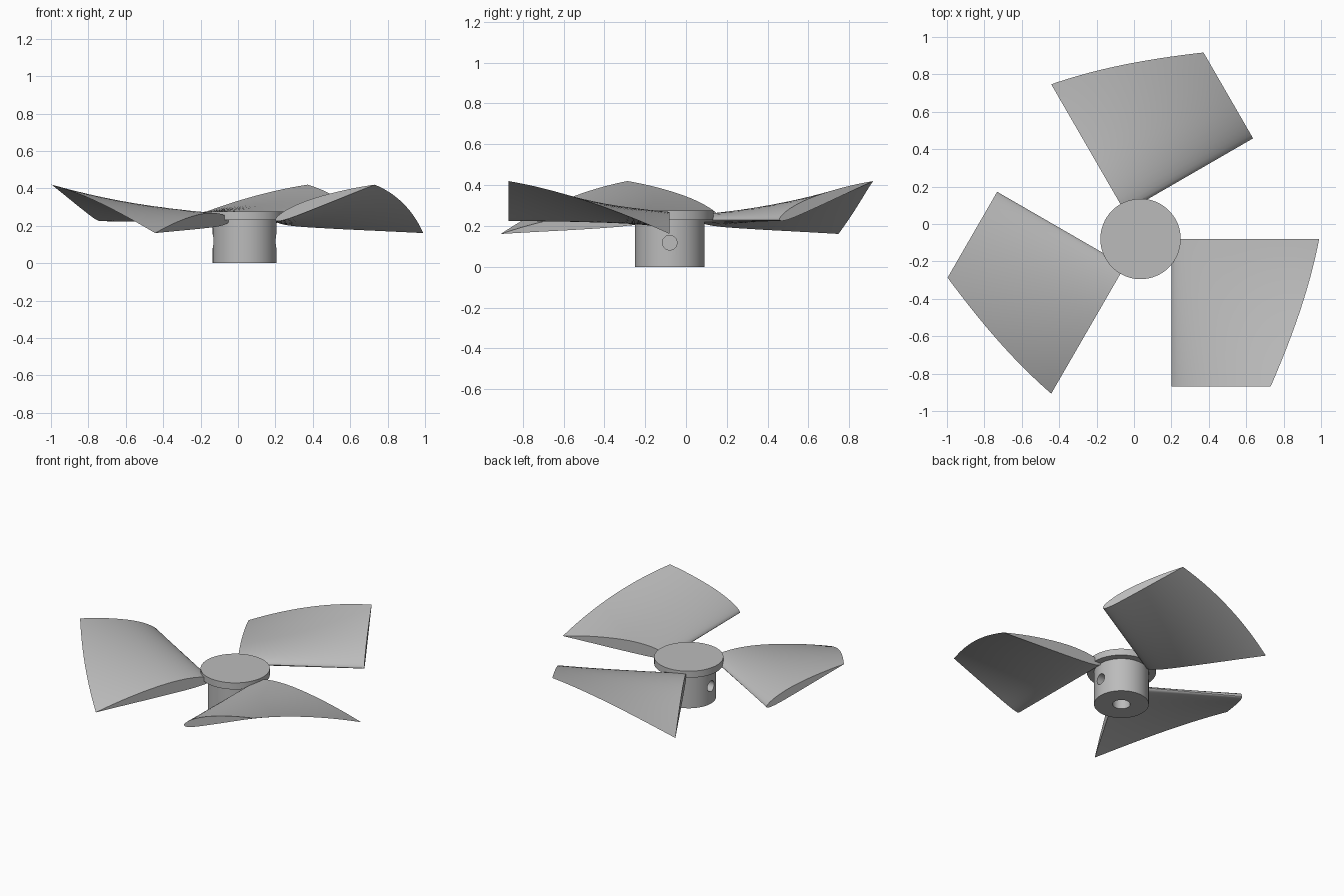
import bpy, bmesh
from math import sin, cos, pi, radians, sqrt
from mathutils import Matrix, Vector

if "Cube" in bpy.data.objects:
    bpy.data.objects.remove(bpy.data.objects["Cube"], do_unlink=True)

CENTER = Vector((0.035, -0.08, 0))

grey = bpy.data.materials.new("plain_grey")
grey.use_nodes = True
COLOR = (0.5, 0.5, 0.5, 1)
grey.diffuse_color = COLOR
grey.node_tree.nodes["Principled BSDF"].inputs["Base Color"].default_value = COLOR


def make_object(name, bm, angle=30):
    bmesh.ops.recalc_face_normals(bm, faces=bm.faces)
    mesh = bpy.data.meshes.new(name)
    bm.to_mesh(mesh)
    bm.free()
    mesh.materials.append(grey)
    obj = bpy.data.objects.new(name, mesh)
    bpy.context.collection.objects.link(obj)
    obj.location = CENTER
    smooth(obj, angle)
    return obj


def smooth(obj, angle=30):
    bpy.ops.object.select_all(action="DESELECT")
    obj.select_set(True)
    bpy.context.view_layer.objects.active = obj
    bpy.ops.object.shade_smooth_by_angle(angle=radians(angle))


def cylinder(name, radius, low, high, sides=64):
    bm = bmesh.new()
    bmesh.ops.create_cone(bm, cap_ends=True, segments=sides, radius1=radius,
                          radius2=radius, depth=high - low,
                          matrix=Matrix.Translation((0, 0, (low + high) / 2)))
    return make_object(name, bm)


def cut(target, cutter):
    mod = target.modifiers.new("cut", "BOOLEAN")
    mod.operation = "DIFFERENCE"
    mod.solver = "EXACT"
    mod.object = cutter
    bpy.context.view_layer.update()
    bpy.context.view_layer.objects.active = target
    bpy.ops.object.modifier_apply(modifier=mod.name)
    bpy.data.objects.remove(cutter, do_unlink=True)


# Hub with a shaft bore below and a screw hole on each side
hub = cylinder("hub", 0.17, 0, 0.235)
cut(hub, cylinder("bore_cutter", 0.055, -0.05, 0.19, 32))
for side in (-1, 1):
    screw = cylinder("screw_cutter", 0.036, 0.08, 0.25, 32)
    screw.rotation_euler = (0, side * pi / 2, 0)
    screw.location = CENTER + Vector((0, 0, 0.118))
    cut(hub, screw)
smooth(hub)

# Cap disc on top of the hub
cylinder("hub_cap", 0.215, 0.23, 0.275)


def airfoil(count=20, thickness=0.1, camber=0.025, peak=0.4):
    """Closed section of unit chord, from the tail over the top and back."""
    def point(t, side):
        x = (1 - cos(pi * t)) / 2
        half = 5 * thickness * (0.2969 * sqrt(x) - 0.126 * x - 0.3516 * x**2
                                + 0.2843 * x**3 - 0.1036 * x**4)
        end = peak if x < peak else 1 - peak
        mean = camber * (1 - ((x - peak) / end) ** 2)
        return x, mean + side * half
    top = [point(1 - i / count, 1) for i in range(count + 1)]
    return top + [point(i / count, -1) for i in range(1, count)]


def blade(name, turn, steps=24):
    bm = bmesh.new()
    rings = []
    for i in range(steps + 1):
        t = i / steps
        chord = 0.793 + (0.563 - 0.793) * t + 0.048 * t * (1 - t)
        pitch = radians(-5 + 24.7 * t)
        ring = []
        for x, z in airfoil():
            ring.append(bm.verts.new((
                0.165 + chord * (x * cos(pitch) - z * sin(pitch)),
                -0.79 * t,
                0.23 + chord * (x * sin(pitch) + z * cos(pitch)))))
        rings.append(ring)
    for a, b in zip(rings, rings[1:]):
        for j in range(len(a)):
            k = (j + 1) % len(a)
            bm.faces.new((a[j], a[k], b[k], b[j]))
    bm.faces.new(rings[0])
    bm.faces.new(rings[-1])
    bmesh.ops.rotate(bm, verts=bm.verts, matrix=Matrix.Rotation(turn, 3, "Z"))
    return make_object(name, bm, 40)


# Three twisted blades spaced evenly around the hub
for i, name in enumerate(("left_blade", "back_blade", "right_blade")):
    blade(name, i * 2 * pi / 3)
